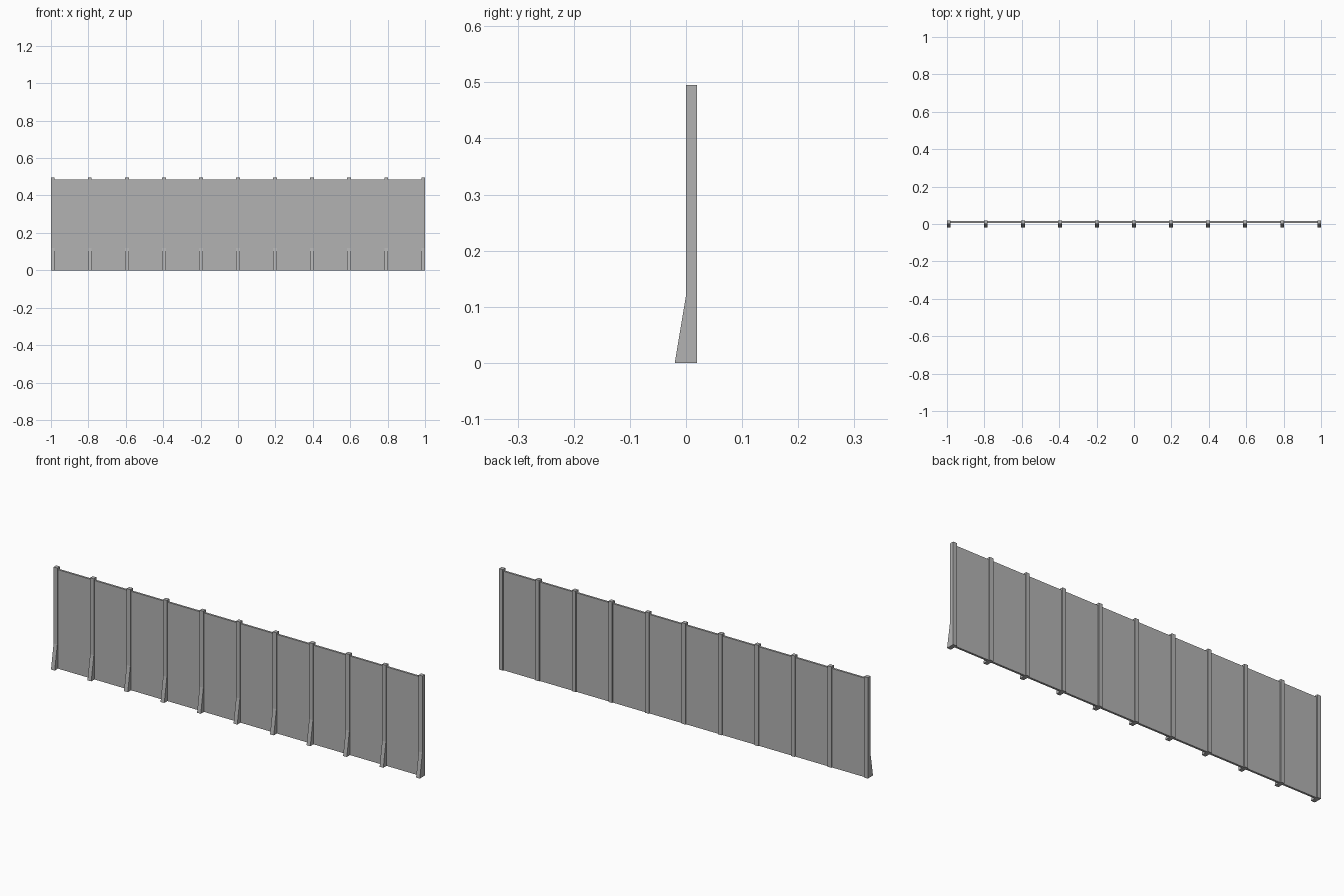
import bpy
import bmesh

cube = bpy.data.objects.get("Cube")
if cube:
    bpy.data.objects.remove(cube, do_unlink=True)

POSTS = 11
WIDTH = 0.02
SPACING = (2 - WIDTH) / (POSTS - 1)

# Single plain grey
grey = bpy.data.materials.new("concrete grey")
grey.use_nodes = True
colour = (0.45, 0.45, 0.45, 1)
grey.diffuse_color = colour
grey.node_tree.nodes["Principled BSDF"].inputs["Base Color"].default_value = colour


def extrude_profile(name, profile, x, width):
    """Extrude a closed (y, z) profile along x, centred on x."""
    bm = bmesh.new()
    face = bm.faces.new([bm.verts.new((-width / 2, y, z)) for y, z in profile])
    result = bmesh.ops.extrude_face_region(bm, geom=[face])
    verts = [g for g in result["geom"] if isinstance(g, bmesh.types.BMVert)]
    bmesh.ops.translate(bm, verts=verts, vec=(width, 0, 0))
    bmesh.ops.recalc_face_normals(bm, faces=bm.faces)
    mesh = bpy.data.meshes.new(name)
    bm.to_mesh(mesh)
    bm.free()
    mesh.materials.append(grey)
    obj = bpy.data.objects.new(name, mesh)
    obj.location.x = x
    bpy.context.collection.objects.link(obj)
    return obj


# Upright with a sloping foot at the front
post_profile = [(-0.02, 0), (0.02, 0), (0.02, 0.495), (0, 0.495), (0, 0.12)]
# Thin infill sheet, slightly lower than the posts
panel_profile = [(0.005, 0), (0.015, 0), (0.015, 0.485), (0.005, 0.485)]

for i in range(POSTS):
    x = (i - (POSTS - 1) / 2) * SPACING
    extrude_profile(f"post_{i + 1}", post_profile, x, WIDTH)
    if i < POSTS - 1:
        extrude_profile(f"wall_panel_{i + 1}", panel_profile,
                        x + SPACING / 2, SPACING - WIDTH)
